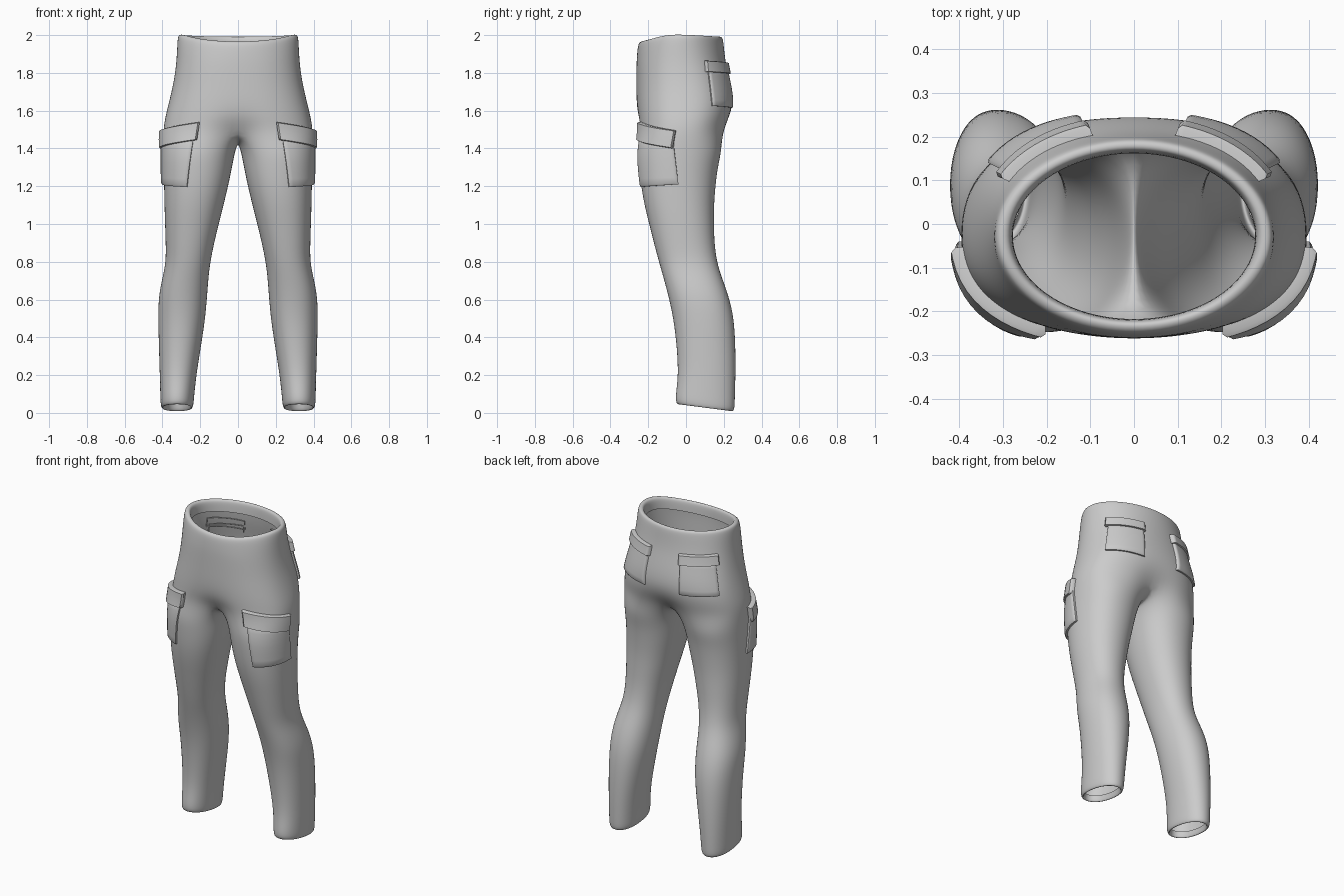
import bpy, bmesh, math
from mathutils import Vector
from mathutils.bvhtree import BVHTree

if "Cube" in bpy.data.objects:
    bpy.data.objects.remove(bpy.data.objects["Cube"])


def sgn_pow(v, e):
    return math.copysign(abs(v) ** e, v)


def oval(xi, xo, yf, yb, n, a):
    """Point on a superellipse at angle a; -90 degrees is the front."""
    k = 1.01
    return ((xi + xo) / 2 + k * (xo - xi) / 2 * sgn_pow(math.cos(a), 2 / n),
            (yf + yb) / 2 + k * (yb - yf) / 2 * sgn_pow(math.sin(a), 2 / n))


# Waist and seat rings: z, half width, front y, back y, squareness, centre pinch
SEAT = [
    (1.93, .278, -.218, .162, 2.0, 0), (1.985, .280, -.220, .165, 2.0, 0),
    (2.003, .290, -.228, .172, 2.0, 0), (2.003, .312, -.246, .190, 2.0, 0),
    (1.985, .320, -.255, .197, 2.0, 0), (1.93, .322, -.260, .202, 2.1, 0),
    (1.84, .327, -.262, .212, 2.2, 0), (1.74, .342, -.262, .236, 2.3, 0),
    (1.64, .366, -.262, .250, 2.4, 0), (1.56, .386, -.260, .236, 2.4, .05),
    (1.49, .396, -.256, .215, 2.4, .24)]

# Leg rings: z, inner x, outer x, front y, back y
LEG = [
    (1.39, .012, .398, -.254, .192), (1.30, .030, .396, -.249, .170),
    (1.20, .050, .393, -.240, .158), (1.10, .075, .391, -.222, .150),
    (1.00, .100, .388, -.197, .150), (.90, .125, .384, -.172, .152),
    (.80, .145, .383, -.145, .165), (.72, .155, .400, -.122, .190),
    (.62, .162, .422, -.095, .228), (.50, .172, .424, -.068, .256),
    (.35, .195, .420, -.050, .264), (.20, .220, .415, -.042, .264),
    (.08, .232, .412, -.056, .260), (.030, .236, .410, -.056, .258),
    (.022, .250, .395, -.035, .236), (.065, .254, .392, -.030, .230)]


def build_trousers():
    bm = bmesh.new()
    # half rings around the waist and seat
    rings = []
    for z, rx, yf, yb, n, pinch in SEAT:
        ring = []
        for i in range(13):
            x, y = oval(-rx, rx, yf, yb, n, math.radians(-90 + 15 * i))
            if i in (0, 12):
                x = 0.0
            y *= 1 - pinch * math.exp(-(x / .09) ** 2)
            dz = 0.0
            if z > 1.9:                      # waistband dips at the front
                dz = -.04 * max(0, -(y + .1) / .15) - .012 * max(0, y / .2)
            ring.append(bm.verts.new((x, y, z + dz)))
        rings.append(ring)
    for a, b in zip(rings, rings[1:]):
        for i in range(12):
            bm.faces.new((a[i], a[i + 1], b[i + 1], b[i]))

    # crotch seam closes the half ring into a leg ring
    crotch = [bm.verts.new((0, y, z)) for y, z in
              ((.08, 1.445), (-.01, 1.425), (-.10, 1.445))]
    prev = rings[-1] + crotch

    # leg tube, ending in a hem turned inwards
    for z, xi, xo, yf, yb in LEG:
        ring = []
        for i in range(16):
            x, y = oval(xi, xo, yf, yb, 2.2, math.radians(-135 + 22.5 * i))
            dz = -.13 * (y - .1) if z < .1 else 0
            ring.append(bm.verts.new((x, y, z + dz)))
        for i in range(16):
            j = (i + 1) % 16
            bm.faces.new((prev[i], prev[j], ring[j], ring[i]))
        prev = ring
    bmesh.ops.recalc_face_normals(bm, faces=bm.faces)
    me = bpy.data.meshes.new("trousers")
    bm.to_mesh(me)
    bm.free()
    me.polygons.foreach_set("use_smooth", [True] * len(me.polygons))
    ob = bpy.data.objects.new("trousers", me)
    bpy.context.collection.objects.link(ob)
    mir = ob.modifiers.new("Mirror", 'MIRROR')
    mir.use_clip = True
    sub = ob.modifiers.new("Subdivision", 'SUBSURF')
    sub.levels = sub.render_levels = 2
    return ob


trousers = build_trousers()
bpy.context.view_layer.update()
surface = BVHTree.FromObject(trousers, bpy.context.evaluated_depsgraph_get())


def patch(name, axis, top, bottom, thick, nu=12, nv=6):
    """Padded panel laid on the cloth. top/bottom: angle0, angle1, z0, z1."""
    bm = bmesh.new()

    def point(u, v, lift):
        t, b = ([e[0] + (e[1] - e[0]) * u, e[2] + (e[3] - e[2]) * u]
                for e in (top, bottom))
        a = math.radians(t[0] + (b[0] - t[0]) * v)
        z = t[1] + (b[1] - t[1]) * v
        d = Vector((math.cos(a), math.sin(a), 0))
        base = Vector((axis[0], axis[1], z))
        hit = surface.ray_cast(base + d, -d)[0] or base + d * .2
        return bm.verts.new(hit + d * lift)

    # row/column 0 and last are the skirt sunk into the cloth,
    # the next ones a rounded edge, the rest the padded face
    def steps(n, soft):
        return [0, 0, soft] + [i / n for i in range(1, n)] + [1 - soft, 1, 1]

    us, vs = steps(nu, .03), steps(nv, .04)
    grid = []
    for r, v in enumerate(vs):
        row = []
        for c, u in enumerate(us):
            depth = min(r, c, len(vs) - 1 - r, len(us) - 1 - c)
            row.append(point(u, v, (-.008, thick * .65, thick)[min(depth, 2)]))
        grid.append(row)
    for r in range(len(vs) - 1):
        for c in range(len(us) - 1):
            bm.faces.new((grid[r][c], grid[r + 1][c],
                          grid[r + 1][c + 1], grid[r][c + 1]))
    bmesh.ops.remove_doubles(bm, verts=bm.verts, dist=1e-5)
    me = bpy.data.meshes.new(name)
    bm.to_mesh(me)
    bm.free()
    ob = bpy.data.objects.new(name, me)
    bpy.context.collection.objects.link(ob)
    mir = ob.modifiers.new("Mirror", 'MIRROR')
    mir.use_mirror_merge = False
    bpy.ops.object.select_all(action='DESELECT')
    ob.select_set(True)
    bpy.context.view_layer.objects.active = ob
    bpy.ops.object.shade_smooth_by_angle(angle=math.radians(50))


# Cargo pockets wrap the front outer side of each thigh
thigh = (.21, -.04)
patch("cargo_pocket", thigh, (-83, -8, 1.46, 1.43), (-73, 0, 1.195, 1.21), .017)
patch("cargo_flap", thigh, (-92, -4, 1.54, 1.495), (-88, -9, 1.445, 1.40), .028, nv=4)

# Back pockets sit on the seat
seat = (0, -.03)
patch("back_pocket", seat, (27, 66, 1.82, 1.82), (27, 66, 1.625, 1.615), .016)
patch("back_flap", seat, (24, 68, 1.865, 1.855), (24, 68, 1.805, 1.795), .026, nv=4)
